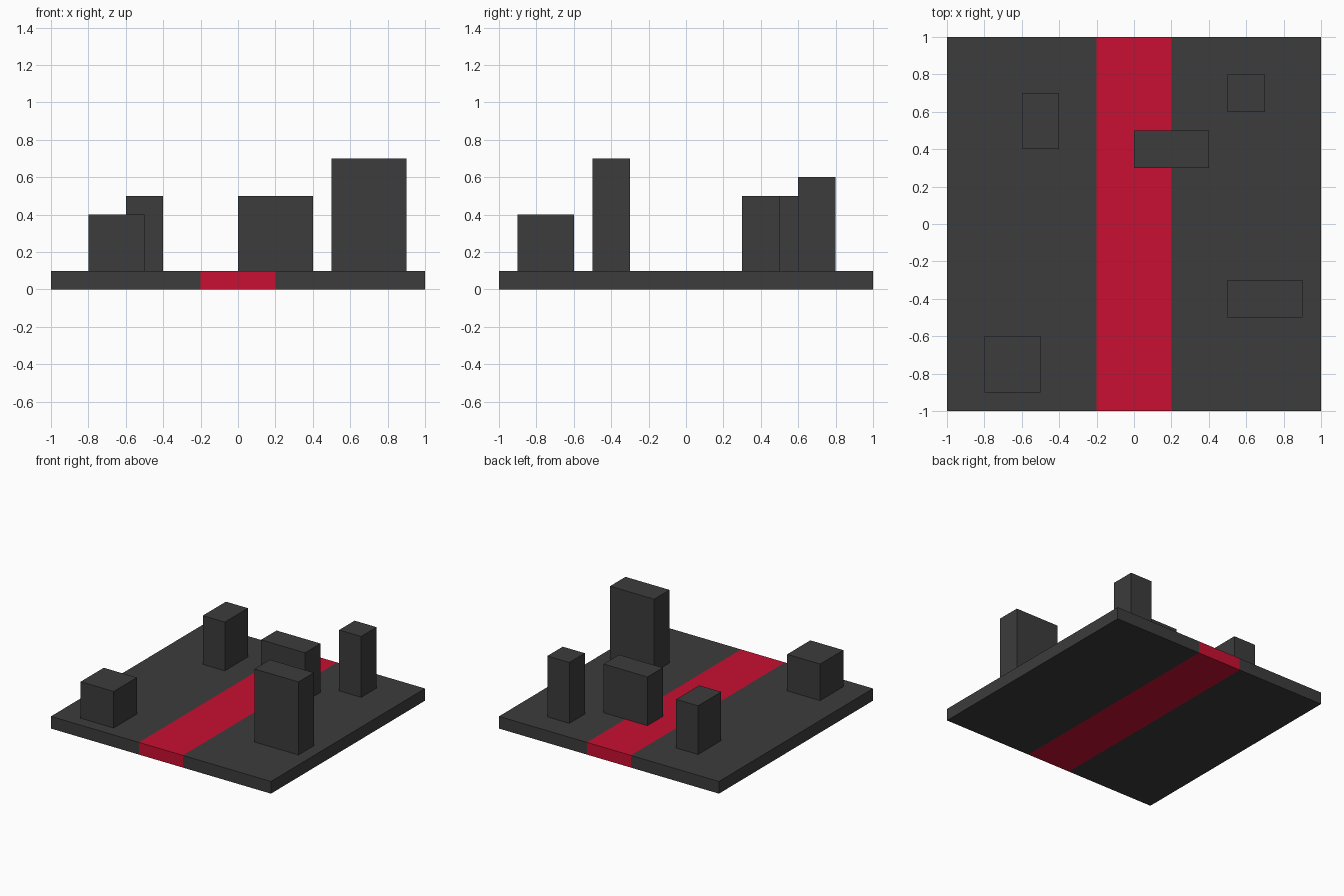
import bpy, bmesh
from mathutils import Matrix, Vector

if "Cube" in bpy.data.objects:
    bpy.data.objects.remove(bpy.data.objects["Cube"])


def material(name, rgb):
    m = bpy.data.materials.new(name)
    m.diffuse_color = (*rgb, 1.0)
    m.use_nodes = True
    m.node_tree.nodes["Principled BSDF"].inputs["Base Color"].default_value = m.diffuse_color
    return m


charcoal = material("charcoal", (0.045, 0.045, 0.045))
red = material("red", (0.58, 0.005, 0.032))


def box(name, lo, hi, mat):
    """Axis-aligned box between two corners."""
    lo, hi = Vector(lo), Vector(hi)
    bm = bmesh.new()
    bmesh.ops.create_cube(bm, size=1.0, matrix=Matrix.Translation((lo + hi) / 2)
                          @ Matrix.Diagonal((*(hi - lo), 1.0)))
    mesh = bpy.data.meshes.new(name)
    bm.to_mesh(mesh)
    bm.free()
    mesh.materials.append(mat)
    obj = bpy.data.objects.new(name, mesh)
    bpy.context.collection.objects.link(obj)
    return obj


BASE = 0.1  # slab thickness

# Base slab: two dark sides with a red strip through the full thickness
box("base_left", (-1, -1, 0), (-0.2, 1, BASE), charcoal)
box("base_strip", (-0.2, -1, 0), (0.2, 1, BASE), red)
box("base_right", (0.2, -1, 0), (1, 1, BASE), charcoal)

# Standing blocks: x range, y range, top height
blocks = {
    "front_left_block": (-0.8, -0.5, -0.9, -0.6, 0.4),
    "back_left_block": (-0.6, -0.4, 0.4, 0.7, 0.5),
    "middle_block": (0.0, 0.4, 0.3, 0.5, 0.5),
    "back_right_block": (0.5, 0.7, 0.6, 0.8, 0.6),
    "front_right_block": (0.5, 0.9, -0.5, -0.3, 0.7),
}
for name, (x0, x1, y0, y1, top) in blocks.items():
    box(name, (x0, y0, BASE), (x1, y1, top), charcoal)
